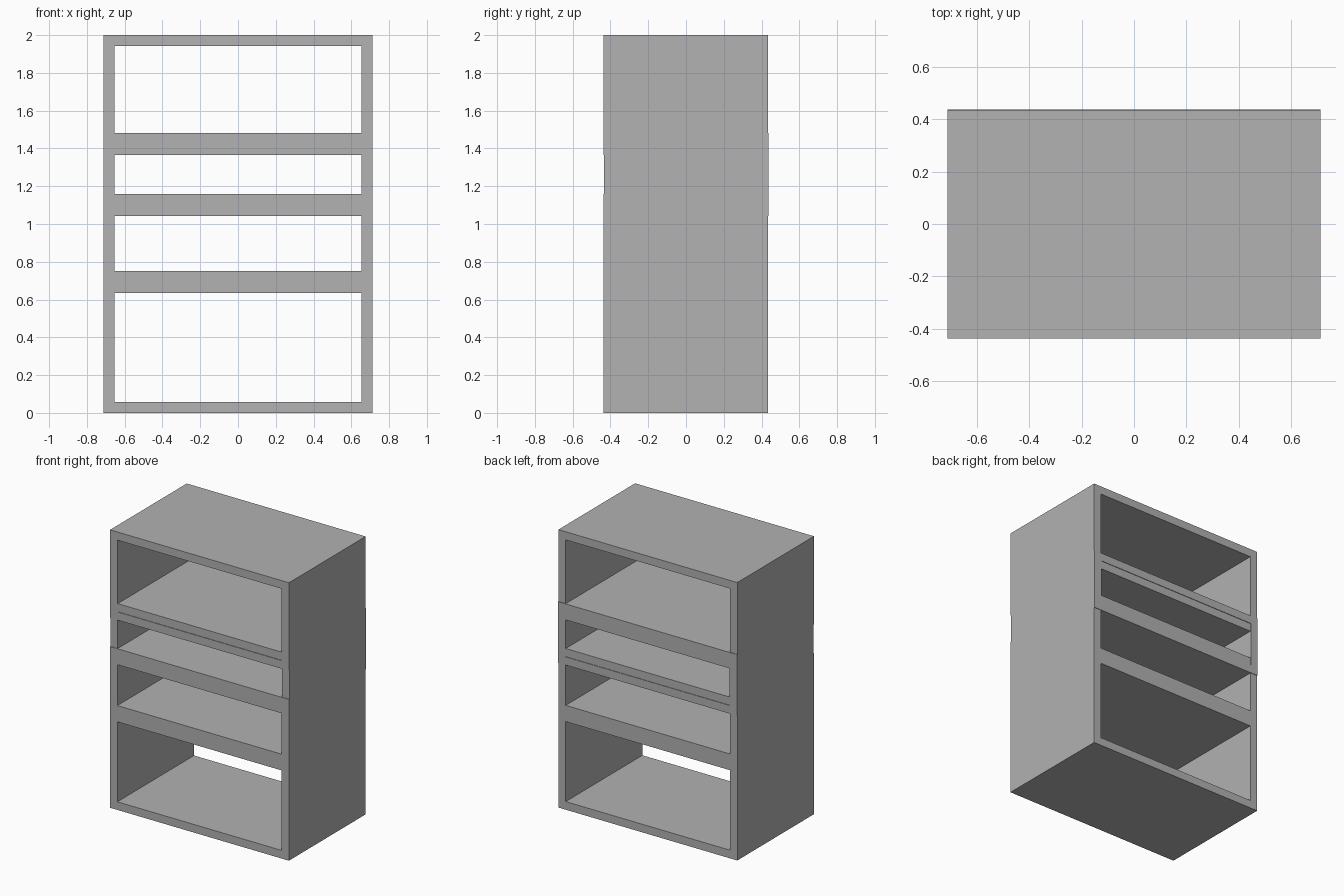
import bpy
import bmesh

if "Cube" in bpy.data.objects:
    bpy.data.objects.remove(bpy.data.objects["Cube"])

grey = bpy.data.materials.new("light grey")
grey.diffuse_color = (0.445, 0.445, 0.445, 1.0)
grey.use_nodes = True
grey.node_tree.nodes["Principled BSDF"].inputs["Base Color"].default_value = grey.diffuse_color

HALF_W = 0.712     # outer half width
BOARD = 0.0585     # board thickness
DEPTH = 0.872
SHIFT = 0.004      # one frame sits slightly further back


def frame(name, z0, z1, y_front):
    """Open rectangular frame: a ring profile extruded front to back."""
    bm = bmesh.new()

    def rect(w, lo, hi):
        return [bm.verts.new((x, y_front, z))
                for x, z in ((-w, lo), (w, lo), (w, hi), (-w, hi))]

    outer = rect(HALF_W, z0, z1)
    inner = rect(HALF_W - BOARD, z0 + BOARD, z1 - BOARD)
    ring = []
    for i in range(4):
        j = (i + 1) % 4
        ring.append(bm.faces.new((outer[i], outer[j], inner[j], inner[i])))
    ext = bmesh.ops.extrude_face_region(bm, geom=ring, use_keep_orig=True)
    verts = [g for g in ext["geom"] if isinstance(g, bmesh.types.BMVert)]
    bmesh.ops.translate(bm, verts=verts, vec=(0, DEPTH, 0))
    bmesh.ops.recalc_face_normals(bm, faces=bm.faces)

    mesh = bpy.data.meshes.new(name)
    bm.to_mesh(mesh)
    bm.free()
    mesh.materials.append(grey)
    obj = bpy.data.objects.new(name, mesh)
    bpy.context.collection.objects.link(obj)
    return obj


# Four stacked frames, each overlapping its neighbour by two boards
front = -0.438
frame("bottom_compartment", 0.0, 0.751, front)
frame("lower_middle_compartment", 0.634, 1.160, front)
frame("upper_middle_compartment", 1.043, 1.483, front + SHIFT)
frame("top_compartment", 1.366, 2.0, front)
